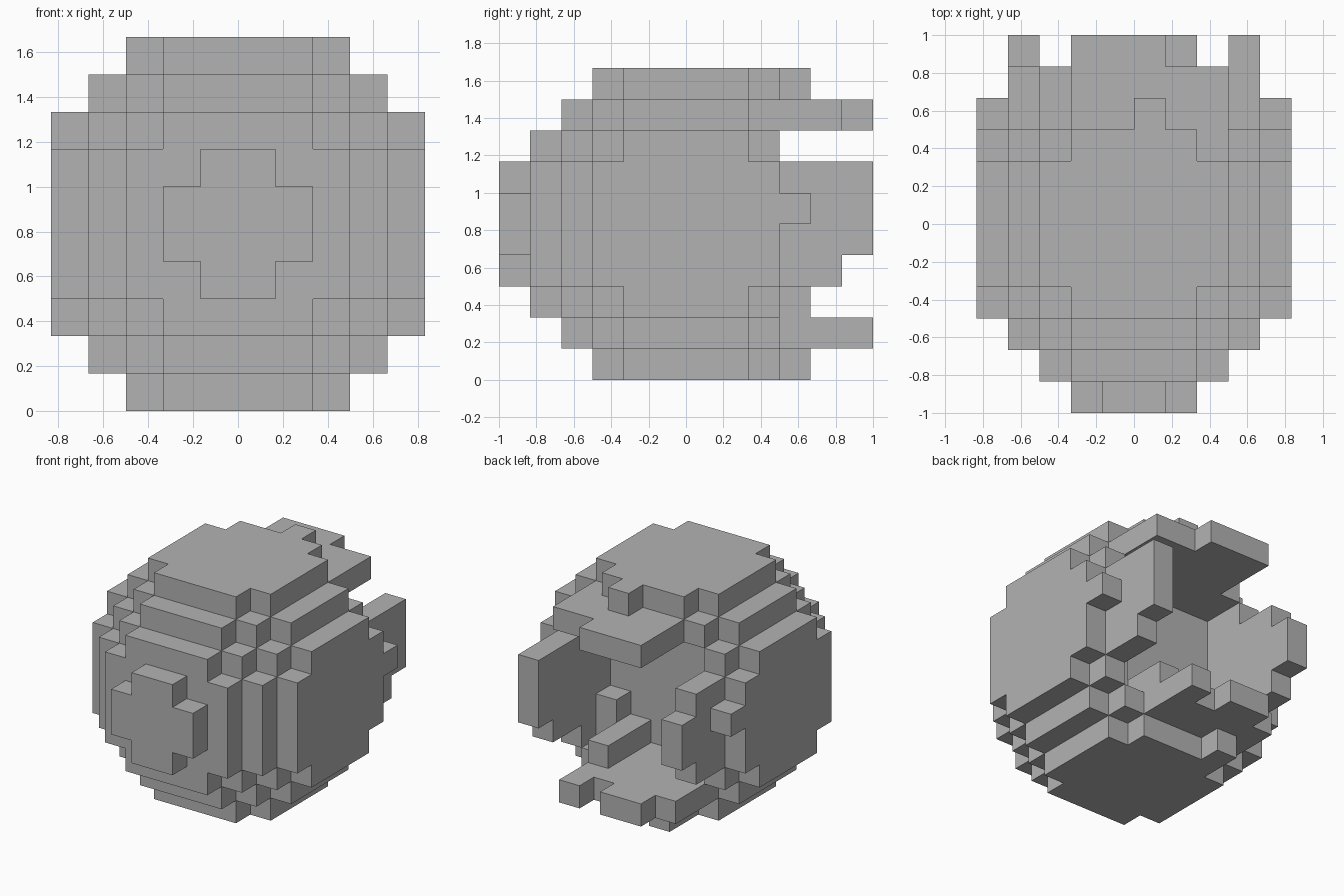
import bpy
import bmesh
from itertools import product
from mathutils import Vector

CELL = 1 / 6          # size of one cube
MID_Z = 5             # height of the ball centre, in cubes

default = bpy.data.objects.get("Cube")
if default:
    bpy.data.objects.remove(default, do_unlink=True)

grey = bpy.data.materials.new("plain_grey")
grey.use_nodes = True
grey.diffuse_color = (0.45, 0.45, 0.45, 1)
grey.node_tree.nodes["Principled BSDF"].inputs["Base Color"].default_value = grey.diffuse_color


def block(x, y, z):
    """Set of cubes filling the box between the (low, high) pairs."""
    return set(product(range(*x), range(*y), range(*z)))


def ball(radius_squared):
    """Stepped ball of cubes around the centre."""
    cells = block((-5, 5), (-5, 5), (0, 10))
    return {c for c in cells
            if (c[0] + .5) ** 2 + (c[1] + .5) ** 2 + (c[2] + .5 - MID_Z) ** 2 < radius_squared}


parts = {}

# Round shell with a square hollow open to the back
parts["round_shell"] = ball(30) - block((-3, 3), (1, 6), (2, 8))

# Cross-shaped knob on the front
parts["front_knob"] = (block((-2, 2), (-6, -5), (4, 6))
                       | block((-1, 1), (-6, -5), (3, 7)))

# Broken roof over the opening
parts["roof_ledge"] = (block((-2, 3), (3, 5), (8, 9))
                       | block((-2, 1), (5, 6), (8, 9)))
parts["roof_stud"] = block((0, 1), (3, 4), (9, 10))

# Broken floor under the opening
parts["floor_ledge"] = (block((-2, 2), (3, 5), (1, 2))
                        | block((-3, -2), (3, 5), (1, 2))
                        | block((-2, 0), (5, 6), (1, 2))
                        | block((1, 2), (5, 6), (1, 2)))
parts["floor_stud"] = block((-2, -1), (3, 4), (0, 1))

# Ragged side walls
parts["left_wall"] = (block((3, 4), (3, 6), (4, 7))
                      | block((3, 4), (3, 5), (3, 4)))
parts["right_wall"] = (block((-4, -3), (3, 5), (3, 7))
                       | block((-4, -3), (5, 6), (4, 6)))
for name, x in (("left", 4), ("right", -5)):
    parts[name + "_side_stud"] = block((x, x + 1), (3, 4), (5, 6))

# Pieces standing inside the hollow
parts["inner_beam"] = block((1, 2), (1, 4), (2, 3))
parts["inner_post"] = block((2, 3), (1, 2), (2, 4))

solid = set().union(*parts.values())
directions = [Vector(s * (i == a) for i in range(3)) for a in range(3) for s in (-1, 1)]


def build(name, cells):
    """Skin the outer faces of a part and merge the flat ones."""
    bm = bmesh.new()
    for cell in sorted(cells):
        centre = Vector(cell) + Vector((.5, .5, .5))
        for d in directions:
            if tuple(int(c + n) for c, n in zip(cell, d)) in solid:
                continue
            u = Vector((d.y, d.z, d.x))
            v = d.cross(u)
            corners = [centre + (d + u * a + v * b) / 2
                       for a, b in ((-1, -1), (1, -1), (1, 1), (-1, 1))]
            bm.faces.new([bm.verts.new(p * CELL) for p in corners])
    bmesh.ops.remove_doubles(bm, verts=bm.verts, dist=CELL / 100)
    bmesh.ops.dissolve_limit(bm, angle_limit=.01, verts=bm.verts, edges=bm.edges)
    mesh = bpy.data.meshes.new(name)
    bm.to_mesh(mesh)
    bm.free()
    mesh.materials.append(grey)
    bpy.context.collection.objects.link(bpy.data.objects.new(name, mesh))


taken = set()
for part_name, part_cells in parts.items():
    build(part_name, part_cells - taken)
    taken |= part_cells
